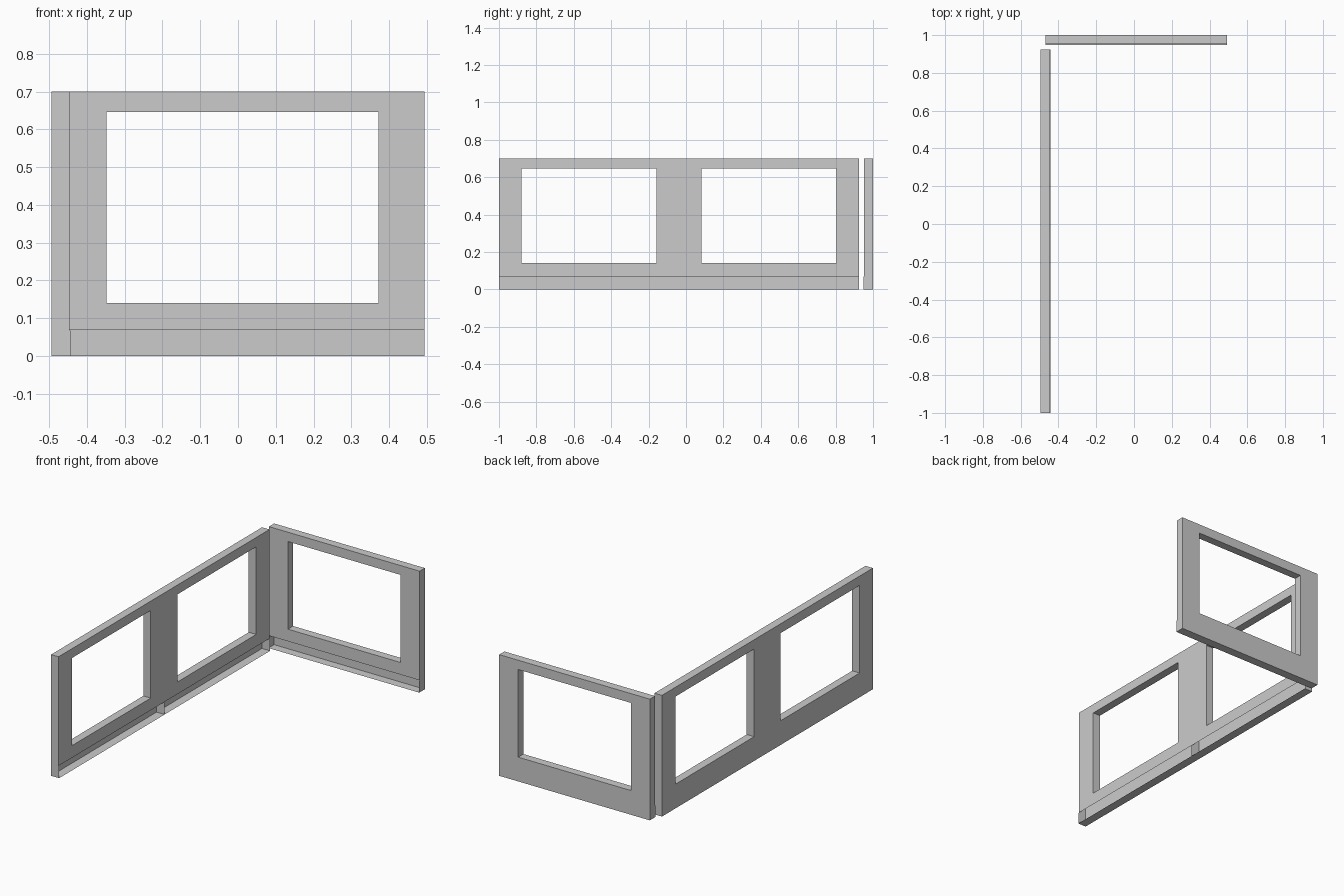
import bpy, bmesh
from math import pi

if "Cube" in bpy.data.objects:
    bpy.data.objects.remove(bpy.data.objects["Cube"])

L, H = 0.9625, 0.70              # panel length and height
T, TRIM = 0.0475, 0.0515         # wall depth, depth of the skirting tray
SKIRT = 0.07                     # height of the open skirting recess
W0, W1, B0, B1 = 0.121, 0.841, 0.14, 0.646   # window opening


def panel_mesh():
    """Hollow window panel, back on y=0, room side towards -y."""
    bm = bmesh.new()

    def face(*pts):
        bm.faces.new([bm.verts.new(p) for p in pts])

    def sheet(y, z0):
        # frame of four strips around the window
        for a, b, c, d in ((0, W0, z0, H), (W1, L, z0, H),
                           (W0, W1, z0, B0), (W0, W1, B1, H)):
            q = [(a, y, c), (b, y, c), (b, y, d), (a, y, d)]
            face(*(q if y < 0 else q[::-1]))

    sheet(-T, SKIRT)             # room side, stops above the recess
    sheet(0, 0)                  # outside

    # window jambs, sill and head
    ring = [(W0, B0), (W1, B0), (W1, B1), (W0, B1)]
    for (xa, za), (xb, zb) in zip(ring, ring[1:] + ring[:1]):
        face((xa, -T, za), (xb, -T, zb), (xb, 0, zb), (xa, 0, za))

    # top edge and floor tray
    face((0, -T, H), (L, -T, H), (L, 0, H), (0, 0, H))
    face((0, 0, 0), (L, 0, 0), (L, -TRIM, 0), (0, -TRIM, 0))

    # end caps, slightly deeper at the skirting
    prof = [(0, 0), (0, H), (-T, H), (-T, SKIRT), (-TRIM, SKIRT - 0.004), (-TRIM, 0)]
    face(*[(0, y, z) for y, z in prof])
    face(*[(L, y, z) for y, z in reversed(prof)])

    bmesh.ops.remove_doubles(bm, verts=bm.verts, dist=1e-5)
    me = bpy.data.meshes.new("window_panel")
    bm.to_mesh(me)
    bm.free()
    return me


mesh = panel_mesh()
# two panels along the left side, one across the back
for name, loc, rot in (("left_wall_front_panel", (-0.494, -1.0, 0), pi / 2),
                       ("left_wall_rear_panel", (-0.494, -1.0 + L, 0), pi / 2),
                       ("back_wall_panel", (-0.469, 1.0, 0), 0)):
    ob = bpy.data.objects.new(name, mesh)
    ob.location = loc
    ob.rotation_euler.z = rot
    bpy.context.collection.objects.link(ob)
